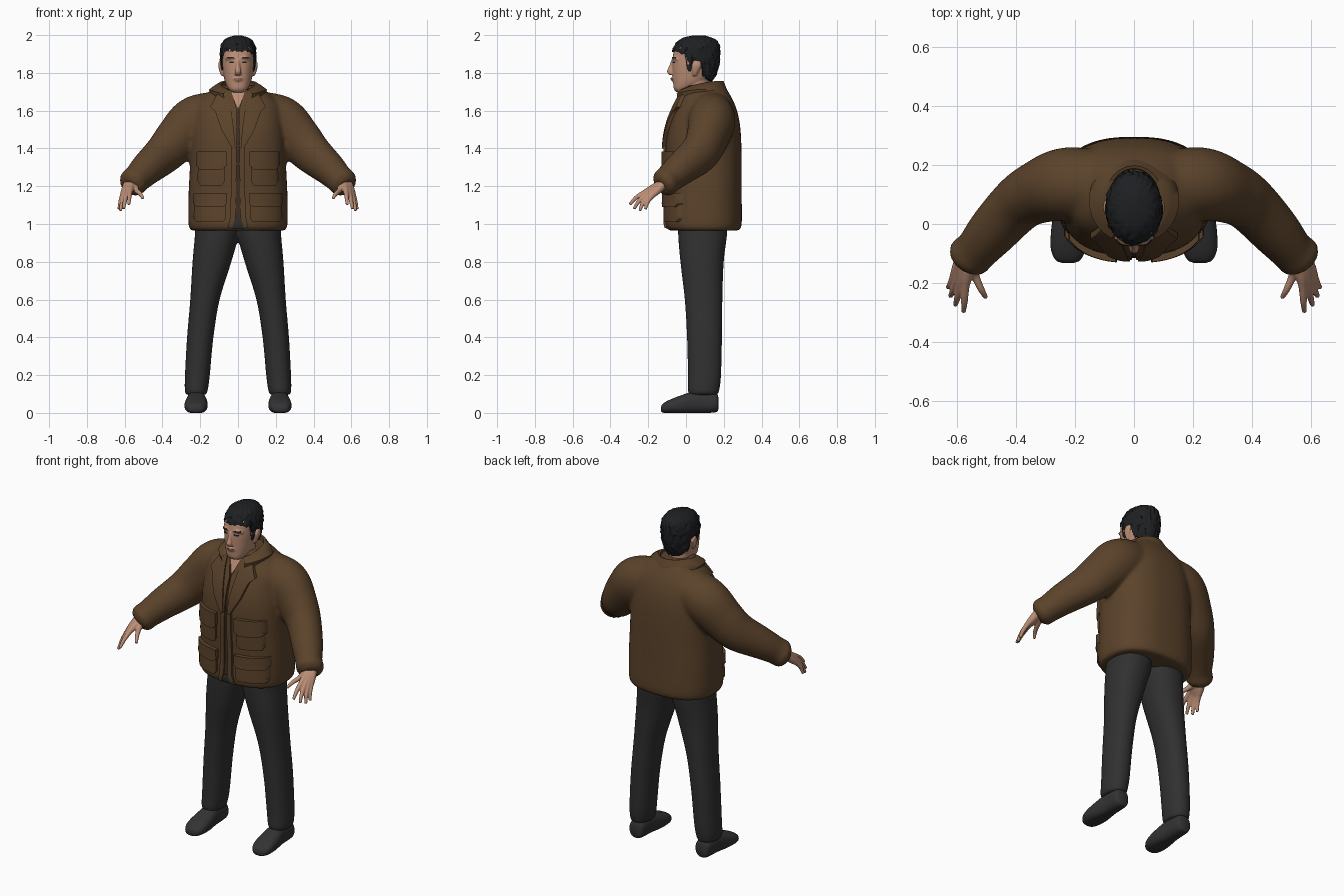
import bpy, bmesh, math, random
from mathutils import Vector, noise
from mathutils.bvhtree import BVHTree

random.seed(4)
cube = bpy.data.objects.get("Cube")
if cube:
    bpy.data.objects.remove(cube, do_unlink=True)


def material(name, rgb, rough=0.8):
    m = bpy.data.materials.new(name)
    m.use_nodes = True
    m.diffuse_color = (*rgb, 1)
    bsdf = m.node_tree.nodes["Principled BSDF"]
    bsdf.inputs["Base Color"].default_value = (*rgb, 1)
    bsdf.inputs["Roughness"].default_value = rough
    return m


BROWN = material("jacket brown", (0.105, 0.056, 0.024))
DARK_BROWN = material("zip brown", (0.05, 0.027, 0.013))
CHARCOAL = material("trouser charcoal", (0.03, 0.03, 0.031))
SHOE = material("shoe charcoal", (0.033, 0.033, 0.035))
SKIN = material("skin", (0.50, 0.27, 0.18))
LIP = material("lip", (0.30, 0.13, 0.10))
HAIR = material("hair black", (0.013, 0.014, 0.016))


def finish(name, bm, mat, voxel=0, smooth=0, angle=60):
    bmesh.ops.recalc_face_normals(bm, faces=bm.faces)
    me = bpy.data.meshes.new(name)
    bm.to_mesh(me)
    bm.free()
    me.materials.append(mat)
    me.shade_smooth()
    me.set_sharp_from_angle(angle=math.radians(angle))
    ob = bpy.data.objects.new(name, me)
    bpy.context.collection.objects.link(ob)
    if voxel:
        r = ob.modifiers.new("merge", 'REMESH')
        r.mode, r.voxel_size, r.use_smooth_shade = 'VOXEL', voxel, True
    if smooth:
        s = ob.modifiers.new("soften", 'SMOOTH')
        s.factor, s.iterations = 0.5, smooth
    return ob


def grid(bm, rows, closed=False):
    verts = [[bm.verts.new(p) for p in row] for row in rows]
    n = len(rows[0])
    for a, b in zip(verts, verts[1:]):
        for i in range(n if closed else n - 1):
            j = (i + 1) % n
            bm.faces.new((a[i], a[j], b[j], b[i]))
    return verts


def spline(points, steps=5):
    """Smooth curve through tuples of any length."""
    p = [Vector(q) for q in points]
    p = [p[0] * 2 - p[1]] + p + [p[-1] * 2 - p[-2]]
    out = []
    for a, b, c, d in zip(p, p[1:], p[2:], p[3:]):
        for k in range(steps):
            t = k / steps
            out.append((b * 2 + (c - a) * t + (a * 2 - b * 5 + c * 4 - d) * t**2
                        + (b * 3 - a - c * 3 + d) * t**3) * 0.5)
    return out + [p[-2]]


def loft(bm, stations, axis=None, power=2.0, n=32, floor=None):
    """Closed tube through stations (x, y, z, half width, half depth)."""
    st = spline(stations)
    rows = []
    for i, s in enumerate(st):
        c = Vector(s[:3])
        if axis == 'Z':
            u, v = Vector((1, 0, 0)), Vector((0, 1, 0))
        elif axis == 'Y':
            u, v = Vector((1, 0, 0)), Vector((0, 0, 1))
        else:
            t = Vector(st[min(i + 1, len(st) - 1)][:3]) - Vector(st[max(i - 1, 0)][:3])
            u = t.cross(Vector((0, 0, 1))).normalized()
            v = u.cross(t).normalized()
        row = []
        for k in range(n):
            co, si = math.cos(math.tau * k / n), math.sin(math.tau * k / n)
            q = (c + u * s[3] * math.copysign(abs(co) ** (2 / power), co)
                 + v * s[4] * math.copysign(abs(si) ** (2 / power), si))
            if floor is not None:
                q.z = max(q.z, floor)
            row.append(q)
        rows.append(row)
    verts = grid(bm, rows, closed=True)
    bm.faces.new(verts[0])
    bm.faces.new(verts[-1])


def rings(profile):
    """(z, front y, back y, half width) to stations."""
    return [(0, (f + b) / 2, z, w, (b - f) / 2) for z, f, b, w in profile]


def surface(ob):
    return BVHTree.FromObject(ob, bpy.context.evaluated_depsgraph_get())


def patch(name, tree, rows, mat, thick, side=1, cols=10):
    """Raised plate laid on the front of a surface; rows are (z, x from, x to)."""
    bm = bmesh.new()
    pts = []
    for r, q in zip(rows, rows[1:]):
        for k in range(6):
            pts.append(Vector(r).lerp(Vector(q), k / 6))
    pts.append(Vector(rows[-1]))
    out = []
    for z, a, b in pts:
        line = []
        for k in range(cols + 1):
            x = side * (a + (b - a) * k / cols)
            hit = tree.ray_cast(Vector((x, -2, z)), Vector((0, 1, 0)))[0]
            line.append(Vector((x, (hit.y if hit else 0) - thick, z)))
        out.append(line)
    grid(bm, out)
    edge = [e for e in bm.edges if e.is_boundary]
    ext = bmesh.ops.extrude_edge_only(bm, edges=edge)["geom"]
    for v in ext:
        if isinstance(v, bmesh.types.BMVert):
            v.co.y += thick + 0.006
    return finish(name, bm, mat, angle=50)


# Jacket body and sleeves
bm = bmesh.new()
loft(bm, rings([(0.965, -0.09, 0.28, 0.25), (1.0, -0.108, 0.295, 0.262), (1.15, -0.105, 0.295, 0.262),
                (1.3, -0.11, 0.295, 0.255), (1.45, -0.105, 0.292, 0.25), (1.55, -0.083, 0.282, 0.24),
                (1.63, -0.05, 0.26, 0.225), (1.69, -0.02, 0.23, 0.165), (1.735, 0.0, 0.2, 0.10)]),
     'Z', 2.5, 48)
for s in (1, -1):
    loft(bm, [(s * 0.12, 0.13, 1.585, 0.12, 0.12), (s * 0.23, 0.135, 1.54, 0.125, 0.135),
              (s * 0.32, 0.11, 1.45, 0.108, 0.123), (s * 0.39, 0.07, 1.375, 0.096, 0.11),
              (s * 0.48, -0.025, 1.295, 0.086, 0.09), (s * 0.535, -0.09, 1.24, 0.074, 0.077),
              (s * 0.562, -0.115, 1.215, 0.076, 0.076), (s * 0.578, -0.135, 1.2, 0.05, 0.05)])
jacket = finish("jacket", bm, BROWN, 0.01, 10)

# Folded collar around the neck
bm = bmesh.new()
lines = []
for k in range(41):
    a = math.radians(-150 + 7.5 * k)
    front, flank = (1 - math.cos(a)) / 2, math.sin(a) ** 2
    low, top = 1.682 + 0.03 * flank, 1.758 - 0.05 * front ** 2
    prof = [(0.148, 0.145, low - 0.025), (0.153, 0.149, low), (0.128, 0.132, low * 0.45 + top * 0.55),
            (0.1, 0.118, top), (0.088, 0.108, top - 0.004), (0.078, 0.1, 1.69)]
    lines.append([Vector((rx * math.sin(a), 0.08 + ry * math.cos(a), z)) for rx, ry, z in prof])
grid(bm, lines)
finish("collar", bm, BROWN)

# Jacket front details
tree = surface(jacket)
patch("neck_opening", tree, [(1.715, -0.045, 0.045), (1.62, -0.004, 0.004)], SKIN, 0.004)
patch("zip", tree, [(1.61, -0.012, 0.012), (1.03, -0.02, 0.02)], DARK_BROWN, 0.004)
patch("fly", tree, [(1.03, -0.018, 0.018), (0.975, -0.036, 0.036)], CHARCOAL, 0.008)
for s, side in ((1, "left"), (-1, "right")):
    patch(side + "_inner_collar", tree, [(1.71, 0.04, 0.065), (1.66, 0.022, 0.05), (1.6, 0.004, 0.04)],
          BROWN, 0.012, s)
    patch(side + "_placket", tree, [(1.6, 0.005, 0.036), (1.4, 0.007, 0.034), (1.04, 0.012, 0.04),
                                    (0.98, 0.03, 0.055)], BROWN, 0.012, s)
    patch(side + "_lapel", tree, [(1.71, 0.05, 0.10), (1.66, 0.046, 0.125), (1.62, 0.04, 0.148),
                                  (1.595, 0.036, 0.12), (1.5, 0.022, 0.088), (1.4, 0.014, 0.03)],
          BROWN, 0.02, s)
    patch(side + "_chest_pocket", tree, [(1.35, 0.07, 0.21), (1.23, 0.068, 0.215), (1.205, 0.085, 0.2)],
          BROWN, 0.012, s)
    patch(side + "_chest_flap", tree, [(1.385, 0.062, 0.218), (1.31, 0.06, 0.222), (1.288, 0.085, 0.2)],
          BROWN, 0.023, s)
    patch(side + "_hip_pocket", tree, [(1.13, 0.066, 0.232), (1.03, 0.064, 0.235), (1.01, 0.08, 0.22)],
          BROWN, 0.014, s)
    patch(side + "_hip_flap", tree, [(1.165, 0.06, 0.234), (1.11, 0.058, 0.238), (1.09, 0.08, 0.22)],
          BROWN, 0.025, s)

# Trousers
bm = bmesh.new()
for s in (1, -1):
    loft(bm, [(s * 0.112, 0.09, 1.08, 0.115, 0.13), (s * 0.112, 0.088, 0.95, 0.116, 0.13),
              (s * 0.138, 0.085, 0.8, 0.103, 0.115), (s * 0.175, 0.093, 0.6, 0.078, 0.1),
              (s * 0.2, 0.098, 0.4, 0.07, 0.093), (s * 0.215, 0.098, 0.2, 0.066, 0.088),
              (s * 0.221, 0.093, 0.12, 0.061, 0.084), (s * 0.222, 0.092, 0.095, 0.054, 0.076)], 'Z', 2.2)
finish("trousers", bm, CHARCOAL, 0.01, 6)

# Shoes
for s, side in ((1, "left"), (-1, "right")):
    bm = bmesh.new()
    loft(bm, [(s * 0.22, 0.172, 0.05, 0.025, 0.03), (s * 0.22, 0.155, 0.055, 0.045, 0.052),
              (s * 0.22, 0.06, 0.058, 0.05, 0.06), (s * 0.221, -0.02, 0.045, 0.06, 0.05),
              (s * 0.223, -0.085, 0.034, 0.059, 0.036), (s * 0.224, -0.122, 0.025, 0.042, 0.024),
              (s * 0.224, -0.132, 0.02, 0.02, 0.012)], 'Y', 2.4, floor=0)
    finish(side + "_shoe", bm, SHOE)

# Hands: every finger runs from the wrist and they fuse into a palm
FINGERS = [((0.572, -0.212, 1.172), (0.578, -0.298, 1.103)), ((0.59, -0.208, 1.16), (0.606, -0.275, 1.08)),
           ((0.603, -0.197, 1.152), (0.623, -0.245, 1.07)), ((0.612, -0.182, 1.147), (0.631, -0.215, 1.078)),
           ((0.538, -0.178, 1.178), (0.502, -0.25, 1.135))]
for s, side in ((1, "left"), (-1, "right")):
    bm = bmesh.new()
    for i, (knuckle, tip) in enumerate(FINGERS):
        flip = Vector((s, 1, 1))
        k, t = Vector(knuckle), Vector(tip)
        w = Vector((0.56 + 0.006 * i if i < 4 else 0.562, -0.11, 1.22))
        m = k.lerp(t, 0.55) + Vector((0, -0.004, 0.006))
        loft(bm, [(*(p * flip), r, r) for p, r in
                  ((w, 0.026), (w.lerp(k, 0.6), 0.021), (k, 0.0145), (m, 0.0115), (t, 0.008))], n=14)
    finish(side + "_hand", bm, SKIN, 0.004, 3)

# Head with neck, nose, lips, brow and ears
bm = bmesh.new()
loft(bm, rings([(1.697, -0.05, 0.0, 0.03), (1.715, -0.064, 0.035, 0.05), (1.75, -0.068, 0.10, 0.068),
                (1.8, -0.071, 0.14, 0.079), (1.86, -0.072, 0.16, 0.086), (1.92, -0.062, 0.165, 0.086),
                (1.96, -0.03, 0.15, 0.07), (1.985, 0.02, 0.11, 0.035)]), 'Z', 2.3, 40)
loft(bm, [(0, 0.07, 1.6, 0.066, 0.068), (0, 0.06, 1.7, 0.063, 0.064), (0, 0.055, 1.78, 0.062, 0.066)], 'Z')
loft(bm, [(0, -0.066, 1.872, 0.009, 0.01), (0, -0.076, 1.835, 0.011, 0.014),
          (0, -0.084, 1.808, 0.017, 0.017), (0, -0.078, 1.79, 0.018, 0.012)], 'Z', n=16)
loft(bm, [(-0.028, -0.06, 1.768, 0.006, 0.006), (0, -0.072, 1.768, 0.009, 0.012),
          (0.028, -0.06, 1.768, 0.006, 0.006)], n=12)
for s in (1, -1):
    loft(bm, [(s * 0.014, -0.067, 1.876, 0.007, 0.007), (s * 0.04, -0.063, 1.88, 0.008, 0.008),
              (s * 0.066, -0.044, 1.872, 0.006, 0.006)], n=12)
    loft(bm, [(s * 0.08, 0.045, 1.785, 0.01, 0.01), (s * 0.089, 0.05, 1.81, 0.01, 0.018),
              (s * 0.094, 0.056, 1.84, 0.011, 0.026), (s * 0.092, 0.058, 1.864, 0.008, 0.016)], 'Z', n=16)
head = finish("head", bm, SKIN, 0.005, 3)

# Painted face
tree = surface(head)
patch("mouth", tree, [(1.772, -0.02, 0.02), (1.764, -0.024, 0.024)], LIP, 0.002)
for s, side in ((1, "left"), (-1, "right")):
    patch(side + "_eye", tree, [(1.860, 0.024, 0.044), (1.852, 0.02, 0.048)], HAIR, 0.002, s)
    patch(side + "_eyebrow", tree, [(1.884, 0.026, 0.058), (1.877, 0.016, 0.062)], HAIR, 0.003, s)

# Hair: a tufted cap whose lower edge follows the hairline
HAIR_SHAPE = [(1.74, -0.05, 0.13, 0.068), (1.8, -0.062, 0.163, 0.087), (1.86, -0.072, 0.178, 0.094),
              (1.92, -0.07, 0.18, 0.095), (1.96, -0.05, 0.17, 0.083), (1.985, -0.015, 0.14, 0.058),
              (1.998, 0.035, 0.1, 0.018)]
HAIRLINE = [(0, 1.918), (45, 1.912), (62, 1.885), (68, 1.81), (77, 1.81), (83, 1.862), (102, 1.862),
            (112, 1.79), (140, 1.762), (180, 1.755)]


def sample(table, t):
    for a, b in zip(table, table[1:]):
        if t <= b[0]:
            return Vector(a).lerp(Vector(b), max(0, (t - a[0]) / (b[0] - a[0])))
    return Vector(table[-1])


bm = bmesh.new()
shape = spline(HAIR_SHAPE)
count, levels = 96, 22
rows = [[] for _ in range(levels + 2)]
for k in range(count):
    deg = 360 * k / count
    a = math.radians(deg)
    base = sample(HAIRLINE, min(deg, 360 - deg))[1] + random.uniform(-0.006, 0.006)
    for j in range(-1, levels + 1):
        t = math.sin(math.pi / 2 * max(j, 0) / levels)
        z, f, b, w = sample(shape, base + (1.998 - base) * t)
        g = 0.86 if j < 0 else 1 + 0.09 * noise.noise(Vector((math.sin(a) * 7, math.cos(a) * 7, z * 55)))
        rows[j + 1].append(Vector((w * g * math.sin(a), (f + b) / 2 - (b - f) / 2 * g * math.cos(a), z)))
verts = grid(bm, rows, closed=True)
bm.faces.new(verts[-1])
finish("hair", bm, HAIR, angle=40)
